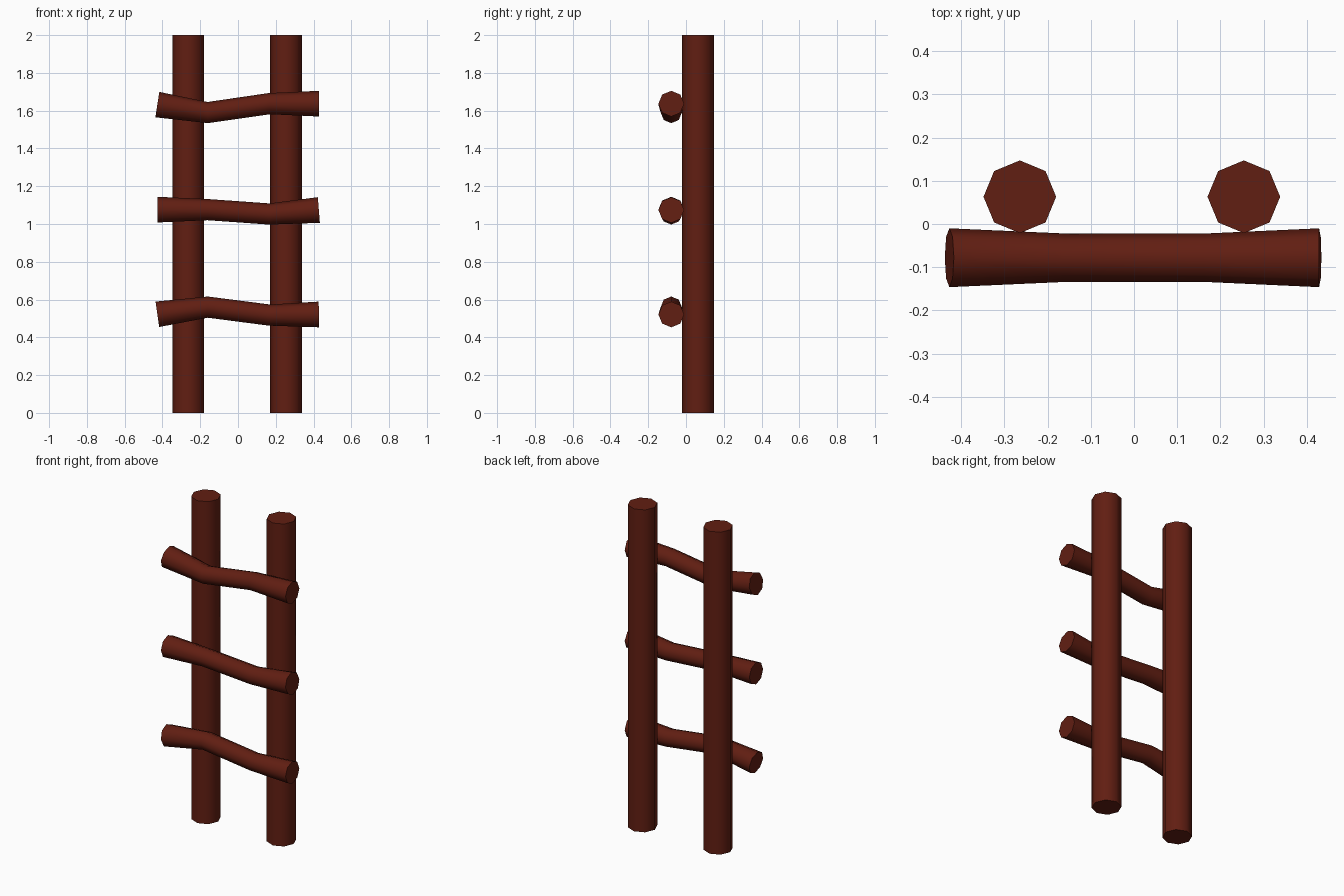
import bpy, bmesh, math
from mathutils import Vector

if "Cube" in bpy.data.objects:
    bpy.data.objects.remove(bpy.data.objects["Cube"])

wood = bpy.data.materials.new("red_brown_wood")
wood.diffuse_color = (0.12, 0.013, 0.006, 1)
wood.use_nodes = True
wood.node_tree.nodes["Principled BSDF"].inputs["Base Color"].default_value = wood.diffuse_color


def log(name, points, radii, side, sides=8):
    """Loft an octagonal log through points; side is a fixed axis across it."""
    bm = bmesh.new()
    pts = [Vector(p) for p in points]
    side = Vector(side)
    rings = []
    for i, (p, r) in enumerate(zip(pts, radii)):
        t = (pts[min(i + 1, len(pts) - 1)] - pts[max(i - 1, 0)]).normalized()
        up = t.cross(side).normalized()
        ring = []
        for k in range(sides):
            a = math.tau * k / sides
            ring.append(bm.verts.new(p + r * (math.cos(a) * side + math.sin(a) * up)))
        rings.append(ring)
    for a, b in zip(rings, rings[1:]):
        for k in range(sides):
            n = (k + 1) % sides
            bm.faces.new((a[k], a[n], b[n], b[k]))
    bm.faces.new(rings[0][::-1])
    bm.faces.new(rings[-1])
    bmesh.ops.recalc_face_normals(bm, faces=bm.faces)
    mesh = bpy.data.meshes.new(name)
    bm.to_mesh(mesh)
    bm.free()
    mesh.materials.append(wood)
    obj = bpy.data.objects.new(name, mesh)
    bpy.context.collection.objects.link(obj)
    # round sides, crisp end caps
    mesh.shade_smooth()
    mesh.set_sharp_from_angle(angle=math.radians(60))
    return obj


# Upright posts
for name, x in (("left_post", -0.264), ("right_post", 0.254)):
    log(name, [(x, 0.063, 0), (x, 0.063, 2)], [0.084, 0.084], (1, 0, 0))

# Crooked rungs, thinner in the middle
rung_x = (-0.427, -0.16, 0.165, 0.428)
rung_heights = {
    "lower_rung": (0.522, 0.56, 0.518, 0.521),
    "middle_rung": (1.076, 1.076, 1.053, 1.074),
    "upper_rung": (1.632, 1.590, 1.637, 1.637),
}
for name, heights in rung_heights.items():
    path = [(x, -0.078, z) for x, z in zip(rung_x, heights)]
    log(name, path, [0.068, 0.056, 0.056, 0.068], (0, 1, 0))
